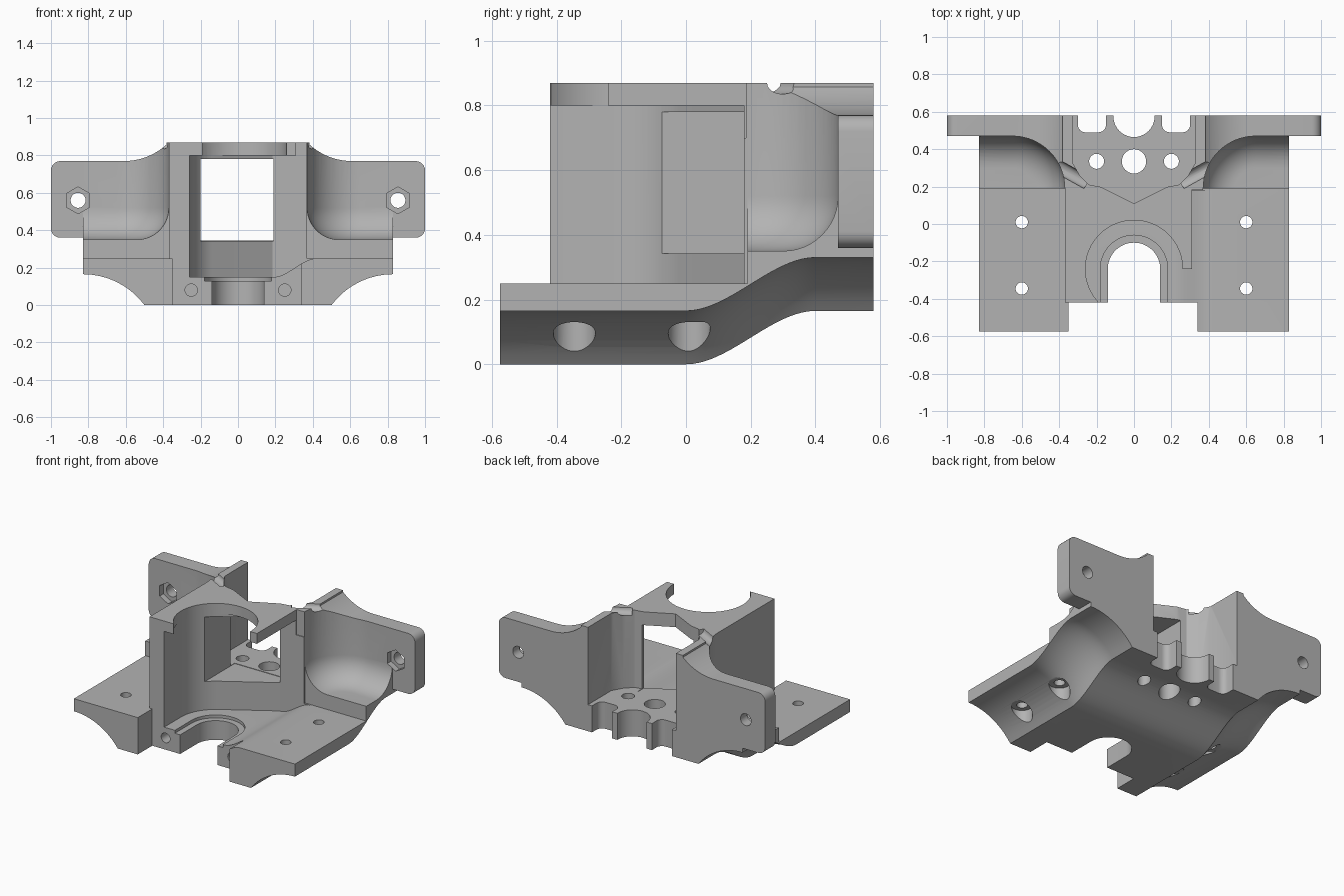
import bpy, bmesh
from math import sin, cos, pi, sqrt, radians
from mathutils import Vector

cube = bpy.data.objects.get("Cube")
if cube:
    bpy.data.objects.remove(cube, do_unlink=True)

grey = bpy.data.materials.new("plain grey")
grey.use_nodes = True
tone = (0.45, 0.45, 0.45, 1)
grey.diffuse_color = tone
grey.node_tree.nodes["Principled BSDF"].inputs["Base Color"].default_value = tone


def loft(name, loops):
    """Closed solid through a row of equal-length loops."""
    bm = bmesh.new()
    rows = [[bm.verts.new(p) for p in loop] for loop in loops]
    n = len(rows[0])
    for a, b in zip(rows, rows[1:]):
        for i in range(n):
            j = (i + 1) % n
            bm.faces.new((a[i], a[j], b[j], b[i]))
    bm.faces.new(rows[0])
    bm.faces.new(rows[-1])
    bmesh.ops.recalc_face_normals(bm, faces=bm.faces)
    mesh = bpy.data.meshes.new(name)
    bm.to_mesh(mesh)
    bm.free()
    mesh.materials.append(grey)
    ob = bpy.data.objects.new(name, mesh)
    bpy.context.collection.objects.link(ob)
    return ob


def prism(name, pts, lo, hi, axis="z"):
    place = {"z": lambda a, b, h: (a, b, h), "y": lambda a, b, h: (a, h, b)}[axis]
    return loft(name, [[place(a, b, h) for a, b in pts] for h in (lo, hi)])


def box(name, x0, x1, y0, y1, z0, z1):
    return prism(name, [(x0, y0), (x1, y0), (x1, y1), (x0, y1)], z0, z1)


def arc(cx, cy, r, a0, a1, n=16):
    step = radians(a1 - a0) / n
    return [(cx + r * cos(radians(a0) + i * step), cy + r * sin(radians(a0) + i * step))
            for i in range(n + 1)]


def rod(name, cx, cy, r, lo, hi, axis="z", sides=40):
    return prism(name, arc(cx, cy, r, 0, 360, sides)[:-1], lo, hi, axis)


def combine(target, tool, operation="DIFFERENCE"):
    mod = target.modifiers.new("join", "BOOLEAN")
    mod.operation, mod.solver, mod.object = operation, "EXACT", tool
    bpy.context.view_layer.update()
    deps = bpy.context.evaluated_depsgraph_get()
    mesh = bpy.data.meshes.new_from_object(target.evaluated_get(deps))
    target.modifiers.clear()
    target.data = mesh
    bpy.data.objects.remove(tool, do_unlink=True)


def cut(tool):
    combine(bracket, tool)


# Main block: hollow-sided underside swept up towards the back
def ease(t):
    t = min(max(t, 0), 1)
    return t * t * (3 - 2 * t)


def flank(x):
    return sqrt(max(0.4125 ** 2 - (0.83 - x) ** 2, 0)) - 0.2475


half = [0.5 + 0.33 * i / 14 for i in range(15)]
under = [(-x, flank(x)) for x in reversed(half)] + [(x, flank(x)) for x in half]
stations = [-0.575] + [0.4 * i / 20 for i in range(21)] + [0.58]
bracket = loft("bracket", [
    [(x, y, z + 0.165 * ease(y / 0.4)) for x, z in under] + [(0.83, y, 0.87), (-0.83, y, 0.87)]
    for y in stations])

# Rear mounting flange with rounded outer corners
flange = (arc(0.95, 0.41, 0.05, -90, 0, 6) + arc(0.95, 0.72, 0.05, 0, 90, 6)
          + [(0.7, 0.77), (0.7, 0.87)])
flange += [(-x, z) for x, z in reversed(flange)]
combine(bracket, prism("flange", flange, 0.47, 0.58, "y"), "UNION")

for s in (-1, 1):
    # Space above each base plate
    x0, x1 = sorted((s * 0.37, s * 1.1))
    cut(box("plate_space", x0, x1, -0.7, 0.19, 0.25, 1))
    # Sloping top edge of the flange
    slope = arc(0.61, 1.108, 0.338, 225, 270) + [(1.1, 0.77), (1.1, 1.2), (0.371, 1.2)]
    slope = [p for p in slope if p[0] >= 0.371]
    cut(prism("flange_slope", [(s * x, z) for x, z in slope], 0, 0.7, "y"))
    # Rounded pocket between body and flange
    layers = []
    for i in range(13):
        a = pi / 2 * i / 12
        d, z = 0.17 * (1 - sin(a)), 0.35 + 0.17 * (1 - cos(a))
        layers.append((d, z))
    layers.append((0, 1))
    cut(loft("pocket", [
        [(s * x, y, z) for x, y in [(0.37 + d, 0.17)] + arc(0.65, 0.19, 0.28 - d, 180, 90)
         + [(1.2, 0.47 - d), (1.2, 0.17)]] for d, z in layers]))

# Open front: recess between the plates
cut(box("front_clearance", -1.1, 1.1, -0.7, -0.42, 0.25, 1))
cut(box("front_gap", -0.35, 0.34, -0.7, -0.42, -0.1, 1))

# Inner seat, open to the front and one side, with an easing floor
plan = ([(-0.26, -0.7)] + arc(0, -0.24, 0.26, 180, 122)
        + [(0.185, 0.18), (0.5, 0.18), (0.5, -0.7)])
ogee = [(0.19 + 0.23 * i / 14, 0.15 + 0.1 * ease(i / 14)) for i in range(15)]
seat = prism("seat", plan, 0, 0.8)
combine(seat, prism("seat_floor", [(-0.5, 0.15)] + ogee + [(0.42, 0.9), (-0.5, 0.9)],
                    -0.8, 0.6, "y"), "INTERSECT")
cut(seat)

# Top plate opening leaving a thin hooked arm
cut(rod("top_opening", 0, -0.24, 0.26, 0.7, 1, sides=64))
cut(box("top_front", -0.19, 0.5, -0.7, -0.241, 0.7, 1))
cut(box("top_side", 0.311, 0.5, -0.7, 0.185, 0.7, 1))

# Rear channel, window and pointed relief above the window
side = [(0.17, 0.197), (0.24, 0.21), (0.29, 0.26), (0.33, 0.33), (0.33, 0.7)]
cut(prism("rear_channel", [(-x, y) for x, y in reversed(side)] + side, 0.345, 1))
cut(box("window", -0.2, 0.19, -0.12, 0.25, 0.342, 0.78))
cut(prism("pointed_relief", [(-0.18, 0.2), (0, 0.11), (0.18, 0.2)], 0.7, 1))

# Wire grooves across the wall tops
for s in (-1, 1):
    mid, along = Vector((s * 0.34, 0.27, 0.87)), Vector((s * 0.09, 0.05, 0))
    across = Vector((-s * 0.5, 0.87, 0))
    ring = arc(0, 0, 0.035, 0, 360, 20)[:-1]
    cut(loft("wire_groove", [[mid + k * along + across * a + Vector((0, 0, b))
                              for a, b in ring] for k in (-1, 1)]))

# Rear floor holes and edge notches
for x, r in ((-0.2, 0.04), (0, 0.065), (0.2, 0.04)):
    cut(rod("floor_hole", x, 0.335, r, -0.1, 0.5))
cut(rod("rear_notch", 0, 0.575, 0.11, -0.1, 0.5))
for s in (-1, 1):
    notch = arc(0.19, 0.53, 0.04, 180, 270, 6) + arc(0.26, 0.53, 0.04, 270, 360, 6)
    notch += [(0.3, 0.7), (0.15, 0.7)]
    cut(prism("side_notch", [(s * x, y) for x, y in notch], -0.1, 0.5))

    # Plate screw holes with wide seats underneath
    for y in (0.01, -0.345):
        cut(rod("plate_hole", s * 0.6, y, 0.033, -0.1, 0.5))
        cut(rod("screw_seat", s * 0.6, y, 0.065, -0.1, 0.13))
    # Front pilot holes, flange holes and hexagonal nut seats
    cut(rod("pilot_hole", s * 0.25, 0.08, 0.033, -0.5, -0.25, "y"))
    cut(rod("flange_hole", s * 0.855, 0.56, 0.04, 0.4, 0.7, "y"))
    nut = arc(s * 0.855, 0.56, 0.072, 30, 390, 6)[:-1]
    cut(prism("nut_seat", nut, 0.4, 0.51, "y"))

# Shaft slot in the floor with a shallow stepped rim
for r, z in ((0.14, -0.1), (0.18, 0.13)):
    slot = arc(0, -0.24, r, 0, 180, 32) + [(-r, -0.7), (r, -0.7)]
    cut(prism("shaft_slot", slot, z, 0.2))

# Shading
bpy.ops.object.select_all(action="DESELECT")
bracket.select_set(True)
bpy.context.view_layer.objects.active = bracket
bpy.ops.object.shade_smooth_by_angle(angle=radians(30))
